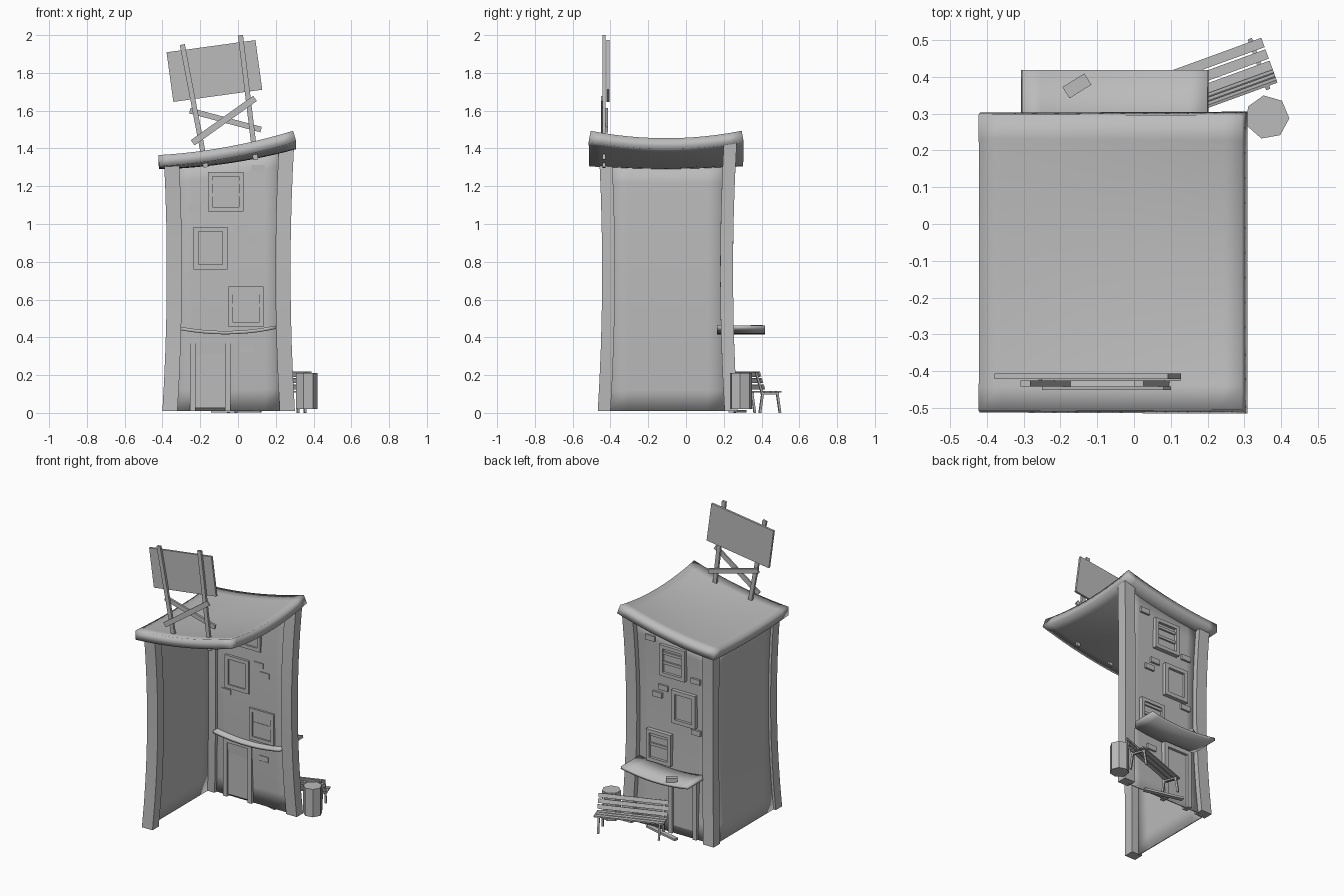
import bpy, bmesh, math
from mathutils import Vector, Matrix

cube = bpy.data.objects.get("Cube")
if cube:
    bpy.data.objects.remove(cube, do_unlink=True)

grey = bpy.data.materials.new("plain_grey")
grey.use_nodes = True
grey.diffuse_color = (0.5, 0.5, 0.5, 1)
grey.node_tree.nodes["Principled BSDF"].inputs["Base Color"].default_value = (0.5, 0.5, 0.5, 1)


def finish(name, bm, smooth=False):
    bmesh.ops.recalc_face_normals(bm, faces=bm.faces)
    mesh = bpy.data.meshes.new(name)
    bm.to_mesh(mesh)
    bm.free()
    mesh.materials.append(grey)
    obj = bpy.data.objects.new(name, mesh)
    bpy.context.collection.objects.link(obj)
    if smooth:
        bpy.ops.object.select_all(action='DESELECT')
        obj.select_set(True)
        bpy.context.view_layer.objects.active = obj
        bpy.ops.object.shade_smooth_by_angle(angle=math.radians(30))
    return obj


def box(name, centre, size, rot=None):
    bm = bmesh.new()
    bmesh.ops.create_cube(bm, size=1)
    m = Matrix.Translation(centre) @ (rot or Matrix()) @ Matrix.Diagonal((*size, 1))
    bmesh.ops.transform(bm, matrix=m, verts=bm.verts)
    return finish(name, bm)


def beam(name, p, q, across, tall):
    p, q = Vector(p), Vector(q)
    rot = (q - p).to_track_quat('X', 'Z').to_matrix().to_4x4()
    return box(name, (p + q) / 2, ((q - p).length, across, tall), rot)


def sheet(name, nu, nv, thickness, place):
    """A grid whose unit coordinates are mapped by place, then thickened."""
    bm = bmesh.new()
    bmesh.ops.create_grid(bm, x_segments=nu, y_segments=nv, size=0.5)
    for v in bm.verts:
        v.co = place(v.co.x + 0.5, v.co.y + 0.5)
    obj = finish(name, bm, True)
    mod = obj.modifiers.new("thickness", 'SOLIDIFY')
    mod.thickness = thickness
    mod.offset = 0
    return obj


def mix(a, b, t):
    return a + (b - a) * t


def flare(z):
    return 0.022 * ((z - 0.75) / 0.72) ** 2


def roof_top(x, y):
    t = (x + 0.42) / 0.72
    sag = (0.015 + 0.025 * t) * (1 - ((y + 0.105) / 0.405) ** 2)
    return 1.365 + 0.04 * t + 0.09 * t * t - sag


# Curved roof slab
def roof_point(u, v):
    x, y = mix(-0.42, 0.3, u), mix(-0.51, 0.3, v)
    return Vector((x, y, roof_top(x, y) - 0.03))


sheet("roof", 12, 12, 0.06, roof_point)


# Flared corner pillars
def pillar(name, x, y, sx, sy):
    bm = bmesh.new()
    rings = []
    top = roof_top(x, y) - 0.03
    for i in range(9):
        z = mix(0.01, top, i / 8)
        cx, cy = x + sx * flare(z), y + sy * flare(z)
        rings.append([bm.verts.new((cx + a * 0.04, cy + b * 0.034, z))
                      for a, b in ((-1, -1), (1, -1), (1, 1), (-1, 1))])
    for lo, hi in zip(rings, rings[1:]):
        for k in range(4):
            j = (k + 1) % 4
            bm.faces.new((lo[k], lo[j], hi[j], hi[k]))
    bm.faces.new(rings[0])
    bm.faces.new(rings[-1])
    finish(name, bm, True)


pillar("front_right_pillar", -0.337, -0.41, -1, -1)
pillar("back_right_pillar", -0.337, 0.215, -1, 1)
pillar("back_left_pillar", 0.238, 0.215, 1, 1)


# Two bowed walls; the other two sides stay open
def wall_y(z):
    return 0.208 + flare(z)


def back_wall_point(u, v):
    x = mix(-0.34, 0.24, u)
    z = mix(0.01, roof_top(x, 0.2) - 0.03, v)
    return Vector((x, wall_y(z), z))


def side_wall_point(u, v):
    y = mix(-0.41, 0.22, u)
    z = mix(0.01, roof_top(-0.35, y) - 0.03, v)
    return Vector((-0.355 - flare(z), y, z))


sheet("back_wall", 6, 12, 0.01, back_wall_point)
sheet("side_wall", 6, 12, 0.01, side_wall_point)


# Window and door frames passing through the back wall
def frame(name, x0, x1, z0, z1, w, depth=0.05, sill=True):
    y = wall_y((z0 + z1) / 2) + 0.006
    cx, cz = (x0 + x1) / 2, (z0 + z1) / 2
    for side, x in (("left", x1 - w / 2), ("right", x0 + w / 2)):
        box(f"{name}_{side}_post", (x, y, cz), (w, depth, z1 - z0))
    box(f"{name}_head", (cx, y, z1 - w / 2), (x1 - x0 - 2 * w, depth, w))
    if sill:
        box(f"{name}_sill", (cx, y, z0 + w / 2), (x1 - x0 - 2 * w, depth, w))
    box(f"{name}_panel", (cx, y - 0.004, cz), (x1 - x0 - 2 * w, 0.022, z1 - z0 - w))


frame("upper_window", -0.16, 0.03, 1.065, 1.275, 0.024)
frame("middle_window", -0.235, -0.055, 0.76, 0.985, 0.026)
frame("lower_window", -0.05, 0.135, 0.455, 0.67, 0.024)
frame("door", -0.255, -0.04, 0.01, 0.41, 0.03, sill=False)

# Sash bars
for name, x, z in (("upper", -0.065, 1.17), ("lower", 0.042, 0.585)):
    for dz in (-0.015, 0.05):
        box(f"{name}_sash_bar", (x, wall_y(z) + 0.006, z + dz), (0.14, 0.036, 0.018))

# Loose bricks standing out of the back wall
for x, z in ((0.107, 1.295), (-0.23, 1.083), (0.015, 0.974),
             (0.06, 0.916), (-0.23, 0.73), (0.05, 0.34)):
    box("wall_brick", (x, wall_y(z) + 0.004, z), (0.07, 0.03, 0.035))


# Sagging awning with a fallen brick
def awning_point(u, v):
    z = 0.422 + 0.025 * (2 * u - 1) ** 2 + 0.006 * u
    return Vector((mix(-0.305, 0.2, u), mix(0.165, 0.418, v), z))


sheet("awning", 10, 1, 0.018, awning_point)
box("fallen_brick", (-0.155, 0.375, 0.45), (0.07, 0.036, 0.03), Matrix.Rotation(math.radians(32), 4, 'Z'))

# Rooftop billboard
box_rot = Matrix.Rotation(math.radians(-7.8), 4, 'Y')
box("billboard", (-0.125, -0.413, 1.81), (0.475, 0.015, 0.265), box_rot)
beam("billboard_right_pole", (-0.295, -0.433, 1.95), (-0.17, -0.433, 1.3), 0.016, 0.027)
beam("billboard_left_pole", (0.013, -0.433, 2.0), (0.093, -0.433, 1.34), 0.016, 0.027)
beam("front_brace", (-0.24, -0.446, 1.43), (0.09, -0.446, 1.665), 0.01, 0.034)
beam("rear_brace", (-0.255, -0.419, 1.6), (0.122, -0.419, 1.5), 0.014, 0.03)

# Seven-sided barrel
bm = bmesh.new()
bmesh.ops.create_cone(bm, cap_ends=True, segments=7, radius1=0.06, radius2=0.06, depth=0.19)
bmesh.ops.transform(bm, verts=bm.verts, matrix=Matrix.Translation((0.362, 0.29, 0.115))
                    @ Matrix.Rotation(math.radians(10), 4, 'Z'))
finish("barrel", bm)

# Park bench, set at an angle to the wall
turn = Matrix.Rotation(math.radians(20), 4, 'Z')


def bench(u, v, z):
    return Vector((-0.033, 0.23, 0)) + turn @ Vector((u, v, z))


for v in (0.05, 0.083, 0.116):
    box("bench_seat_slat", bench(0.225, v, 0.112), (0.45, 0.027, 0.009), turn)
lean = turn @ Matrix.Rotation(math.radians(18), 4, 'X')
for i in range(3):
    box("bench_back_slat", bench(0.225, 0.03 - 0.011 * i, 0.137 + 0.034 * i), (0.45, 0.008, 0.027), lean)
for u in (0.03, 0.42):
    beam("bench_front_leg", bench(u, 0.115, 0.11), bench(u, 0.132, 0), 0.012, 0.012)
    beam("bench_back_leg", bench(u, 0.035, 0.11), bench(u, 0.018, 0), 0.012, 0.012)
    beam("bench_seat_rail", bench(u, 0.025, 0.103), bench(u, 0.125, 0.103), 0.012, 0.01)
    beam("bench_back_post", bench(u, 0.03, 0.105), bench(u, -0.004, 0.215), 0.012, 0.01)

# Plank lying on the ground
beam("ground_plank", (0.12, 0.24, 0.008), (-0.14, 0.305, 0.008), 0.03, 0.014)
